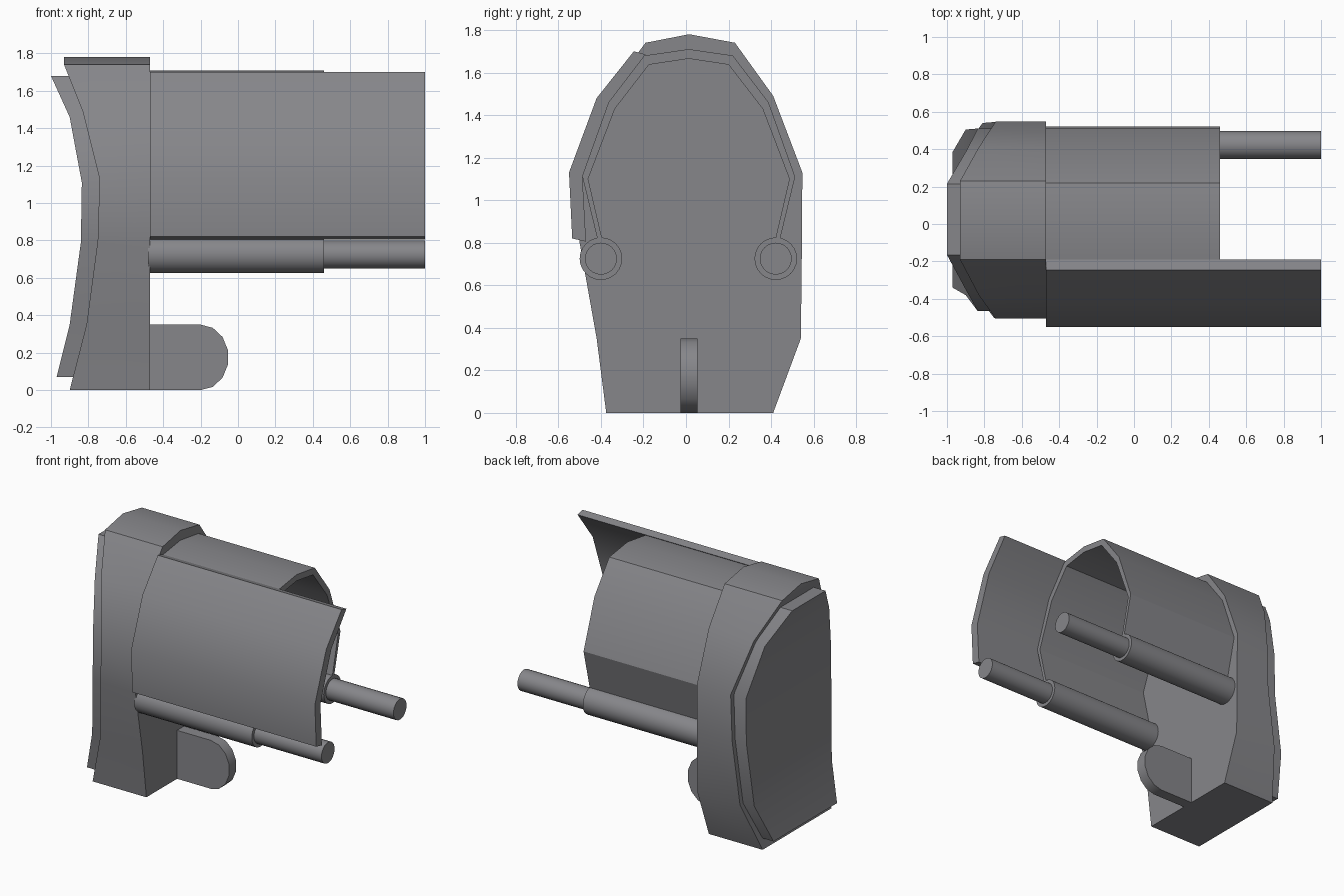
import bpy, bmesh, math
from mathutils import Matrix

if "Cube" in bpy.data.objects:
    bpy.data.objects.remove(bpy.data.objects["Cube"], do_unlink=True)

metal = bpy.data.materials.new("grey_metal")
metal.use_nodes = True
GREY = (0.24, 0.24, 0.255, 1)
metal.diffuse_color = GREY
metal.node_tree.nodes["Principled BSDF"].inputs["Base Color"].default_value = GREY


def finish(name, bm):
    """Turn a bmesh into a shaded, coloured object."""
    bmesh.ops.recalc_face_normals(bm, faces=bm.faces)
    mesh = bpy.data.meshes.new(name)
    bm.to_mesh(mesh)
    bm.free()
    mesh.materials.append(metal)
    obj = bpy.data.objects.new(name, mesh)
    bpy.context.collection.objects.link(obj)
    bpy.ops.object.select_all(action="DESELECT")
    obj.select_set(True)
    bpy.context.view_layer.objects.active = obj
    bpy.ops.object.shade_smooth_by_angle(angle=math.radians(30))
    return obj


def prism(name, outline, shift):
    """Extrude a closed 3D outline along a vector."""
    bm = bmesh.new()
    face = bm.faces.new([bm.verts.new(p) for p in outline])
    result = bmesh.ops.extrude_face_region(bm, geom=[face], use_keep_orig=True)
    moved = [g for g in result["geom"] if isinstance(g, bmesh.types.BMVert)]
    bmesh.ops.translate(bm, verts=moved, vec=shift)
    return finish(name, bm)


def curved_slab(name, rows, back, peak=None):
    """Slab of rows (z, right y, left y, end x) with a dished end and flat back."""
    bm = bmesh.new()
    lo = [bm.verts.new((x, a, z)) for z, a, b, x in rows]
    hi = [bm.verts.new((x, b, z)) for z, a, b, x in rows]
    for i in range(len(rows) - 1):
        bm.faces.new((lo[i], hi[i], hi[i + 1], lo[i + 1]))
    loop = hi + lo[::-1]
    if peak:
        top = bm.verts.new((rows[-1][3], *peak))
        bm.faces.new((lo[-1], hi[-1], top))
        loop = hi + [top] + lo[::-1]
    rear = [bm.verts.new((back, v.co.y, v.co.z)) for v in loop]
    for i in range(len(loop)):
        j = (i + 1) % len(loop)
        bm.faces.new((loop[i], loop[j], rear[j], rear[i]))
    bm.faces.new(rear)
    return finish(name, bm)


def rod(name, y, radius, start, end):
    """Round bar along x."""
    bm = bmesh.new()
    place = Matrix.Translation(((start + end) / 2, y, 0.725)) @ Matrix.Rotation(math.pi / 2, 4, "Y")
    bmesh.ops.create_cone(bm, cap_ends=True, segments=24, radius1=radius,
                          radius2=radius, depth=end - start, matrix=place)
    return finish(name, bm)


# Mounting body and the raised pad on its dished end
FACE = -0.47
curved_slab("body", [
    (0, -0.375, 0.41, -0.90), (0.35, -0.42, 0.54, -0.81),
    (0.8, -0.5, 0.545, -0.75), (1.13, -0.505, 0.547, -0.74),
    (1.49, -0.38, 0.41, -0.83), (1.74, -0.19, 0.23, -0.93)], FACE, (0.015, 1.78))
curved_slab("end_pad", [
    (0.07, -0.34, 0.385, -0.97), (0.35, -0.38, 0.505, -0.90),
    (0.79, -0.46, 0.51, -0.84), (1.11, -0.465, 0.51, -0.835),
    (1.46, -0.35, 0.385, -0.90), (1.68, -0.165, 0.215, -1.0)], -0.7)

# Arched shroud: half profiles mirrored about its centre line
MID = 0.013


def arch(half):
    left = [(MID - d, z) for d, z in half]
    return left + [(MID + d, z) for d, z in half[-2::-1]]


outer = arch([(0.425, 0.8), (0.5, 1.11), (0.375, 1.46), (0.207, 1.68), (0, 1.71)])
inner = arch([(0.403, 0.8), (0.473, 1.1), (0.347, 1.43), (0.187, 1.637), (0, 1.665)])
prism("shroud", [(FACE, y, z) for y, z in outer + inner[::-1]], (0.93, 0, 0))

# Long side plate lying over the shroud
plate = [(-0.245, 1.7), (-0.42, 1.48), (-0.55, 1.13), (-0.535, 0.82),
         (-0.47, 0.805), (-0.487, 1.11), (-0.362, 1.46), (-0.19, 1.685)]
prism("side_plate", [(FACE, y, z) for y, z in plate], (1 - FACE, 0, 0))

# Paired telescoping rods
for side, y in (("right", -0.4), ("left", 0.422)):
    rod(side + "_sleeve", y, 0.1, FACE - 0.01, 0.46)
    rod(side + "_rod", y, 0.075, 0.4, 1)

# Rounded lower fin
R = 0.175
tip = [(-0.2 + 0.15 * math.cos(t), R + R * math.sin(t))
       for t in (math.pi * (k / 7 - 0.5) for k in range(8))]
fin = [(FACE - 0.01, 0)] + tip + [(FACE - 0.01, 2 * R)]
prism("lower_fin", [(x, -0.025, z) for x, z in fin], (0, 0.08, 0))
